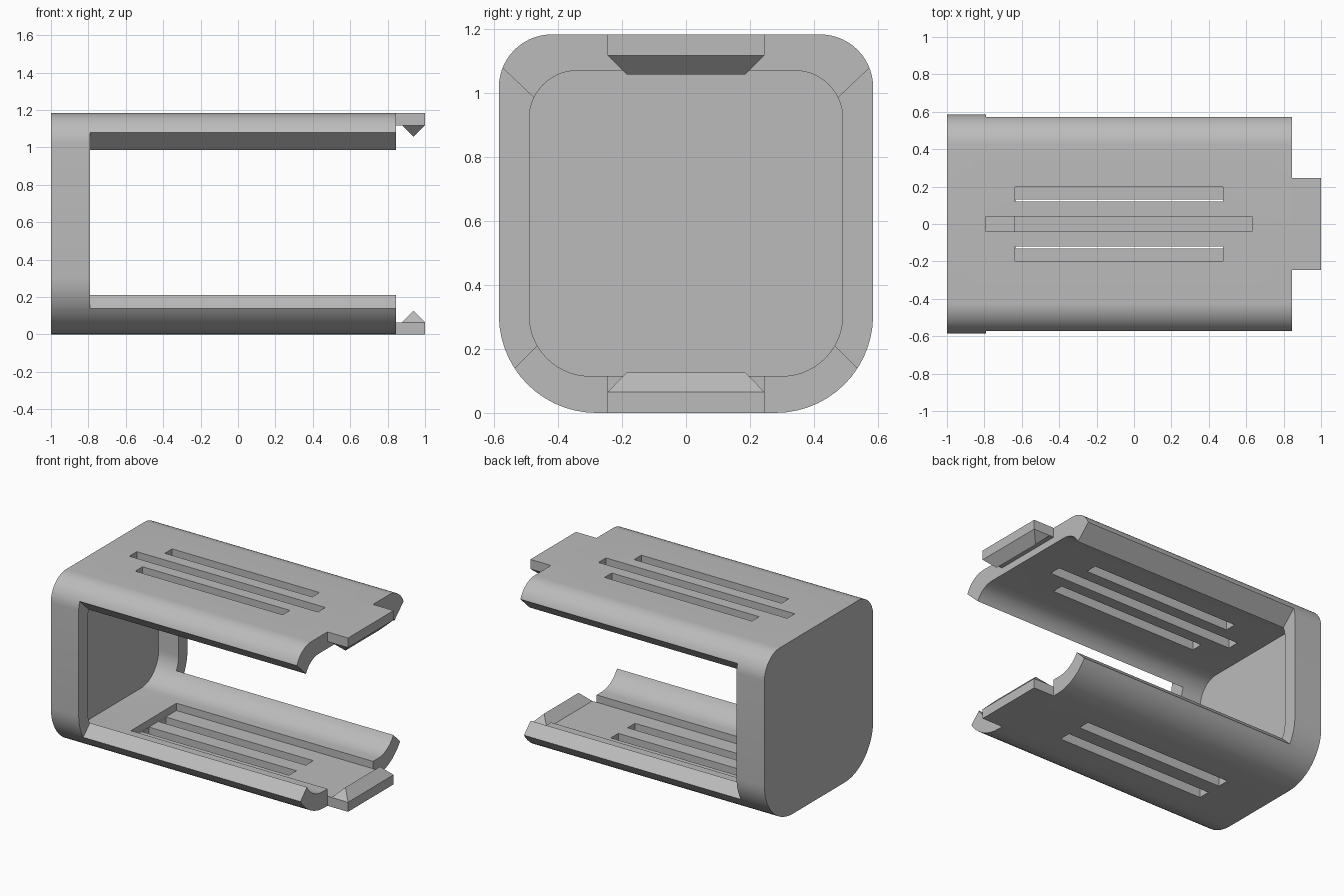
import bpy
import bmesh
import math

cube = bpy.data.objects.get("Cube")
if cube:
    bpy.data.objects.remove(cube, do_unlink=True)

# Single plain plastic colour
grey = bpy.data.materials.new("plain grey plastic")
grey.use_nodes = True
COLOUR = (0.5, 0.5, 0.5, 1)
grey.diffuse_color = COLOUR
grey.node_tree.nodes["Principled BSDF"].inputs["Base Color"].default_value = COLOUR

END = 0.845       # open end of the sleeve
TAB = 0.245       # half width of the latch tabs


def finish(name, bm):
    bmesh.ops.recalc_face_normals(bm, faces=bm.faces)
    mesh = bpy.data.meshes.new(name)
    bm.to_mesh(mesh)
    bm.free()
    mesh.materials.append(grey)
    obj = bpy.data.objects.new(name, mesh)
    bpy.context.collection.objects.link(obj)
    return obj


def extrude_x(name, profile, x0, x1):
    """Prism along x from a (y, z) profile."""
    bm = bmesh.new()
    face = bm.faces.new([bm.verts.new((x0, y, z)) for y, z in profile])
    moved = bmesh.ops.extrude_face_region(bm, geom=[face])["geom"]
    verts = [v for v in moved if isinstance(v, bmesh.types.BMVert)]
    bmesh.ops.translate(bm, vec=(x1 - x0, 0, 0), verts=verts)
    return finish(name, bm)


def box(name, x0, x1, y0, y1, z0, z1):
    return extrude_x(name, [(y0, z0), (y1, z0), (y1, z1), (y0, z1)], x0, x1)


def rounded(half, z0, z1, r_low, r_high, steps=14):
    """Rounded rectangle with its own radius for low and high corners."""
    corners = [(1, z0, r_low, -90), (1, z1, r_high, 0),
               (-1, z1, r_high, 90), (-1, z0, r_low, 180)]
    points = []
    for side, z, r, start in corners:
        cy = side * (half - r)
        cz = z + r if z == z0 else z - r
        for i in range(steps + 1):
            a = math.radians(start + 90 * i / steps)
            points.append((cy + r * math.cos(a), cz + r * math.sin(a)))
    return points


def cut(target, cutter):
    cutter.hide_render = True
    mod = target.modifiers.new("cut", 'BOOLEAN')
    mod.operation = 'DIFFERENCE'
    mod.solver = 'EXACT'
    mod.object = cutter
    bpy.context.view_layer.objects.active = target
    bpy.ops.object.modifier_apply(modifier=mod.name)
    bpy.data.objects.remove(cutter, do_unlink=True)


# Rounded sleeve with a closed end
sleeve = extrude_x("sleeve", rounded(0.585, 0, 1.183, 0.305, 0.165), -1, END)
cut(sleeve, extrude_x("cavity", rounded(0.49, 0.115, 1.07, 0.19, 0.15), -0.94, 1.2))

# Large side openings with slanted edges
for s in (1, -1):
    opening = [(0.4, 0.275), (0.75, -0.075), (0.75, 1.246), (0.4, 0.914)]
    cut(sleeve, extrude_x("opening", [(s * y, z) for y, z in opening], -0.79, 1.2))

# Shallow channel in the floor, running out of the open end
cut(sleeve, box("channel", -0.635, 1.2, -TAB, TAB, 0.065, 0.3))

# Vent slots: three in the roof, two in the floor
cut(sleeve, box("roof_slot", -0.79, 0.63, -0.04, 0.04, 0.9, 1.4))
for s in (1, -1):
    y0, y1 = sorted((s * 0.12, s * 0.198))
    cut(sleeve, box("roof_slot", -0.635, 0.475, y0, y1, 0.9, 1.4))
    y0, y1 = sorted((s * 0.05, s * 0.13))
    cut(sleeve, box("floor_slot", -0.634, 0.475, y0, y1, -0.2, 0.2))

bpy.ops.object.select_all(action='DESELECT')
sleeve.select_set(True)
bpy.context.view_layer.objects.active = sleeve
bpy.ops.object.shade_smooth_by_angle(angle=math.radians(25))


def catch(name, z, tip):
    """Wedge with a sloped ridge on the inner side of a tab."""
    bm = bmesh.new()
    base = [bm.verts.new((x, y, z)) for x, y in
            ((0.877, -TAB), (1, -TAB), (1, TAB), (0.877, TAB))]
    a, b = (bm.verts.new((0.9385, y, tip)) for y in (-0.185, 0.185))
    for f in (base, (base[0], base[1], a), (base[2], base[3], b),
              (base[1], base[2], b, a), (base[3], base[0], a, b)):
        bm.faces.new(f)
    return finish(name, bm)


# Latch tabs with their catches
box("upper_tab", END, 1, -TAB, TAB, 1.118, 1.183)
catch("upper_catch", 1.118, 1.058)
box("lower_tab", END, 1, -TAB, TAB, 0, 0.065)
catch("lower_catch", 0.065, 0.127)
